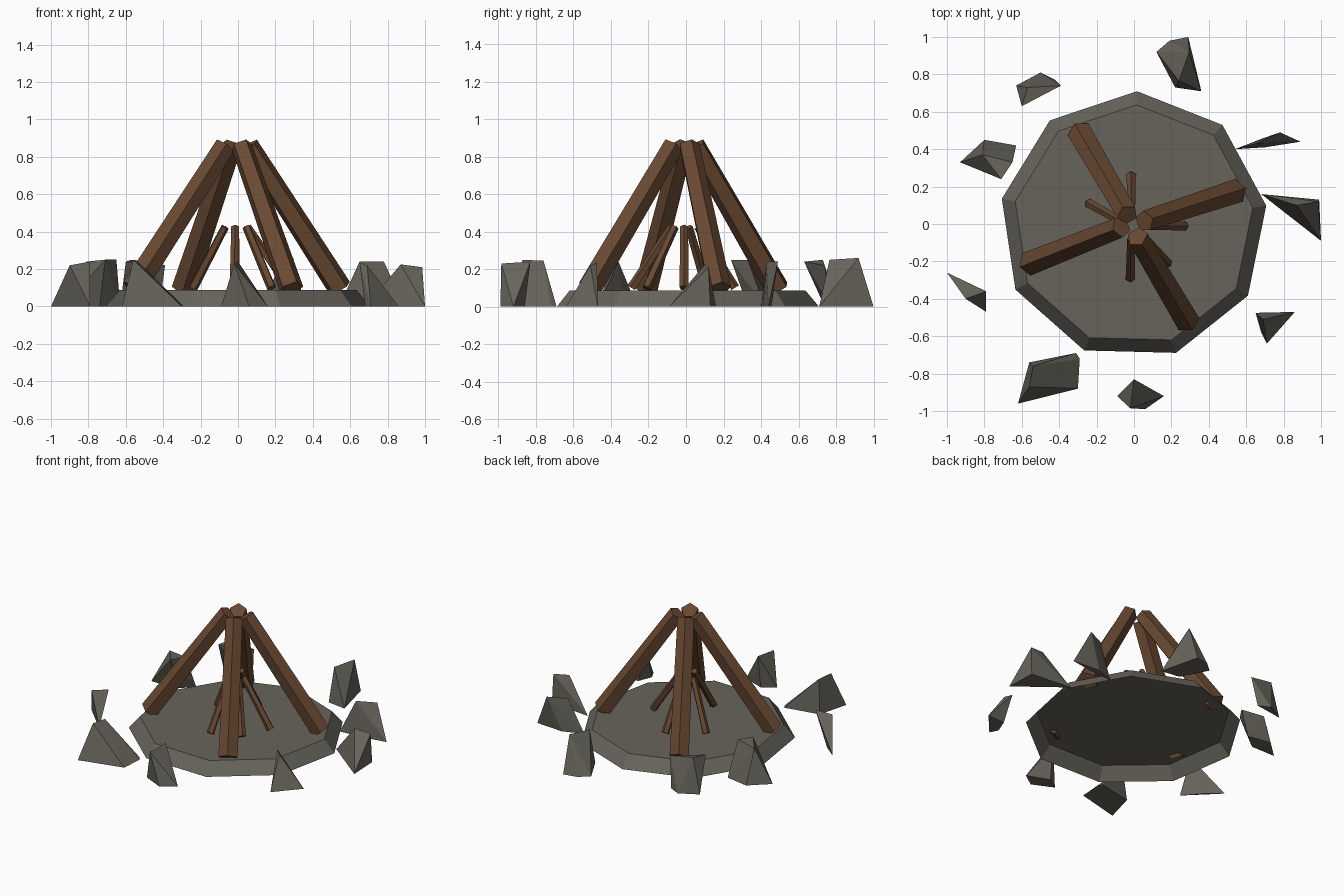
import bpy, bmesh, math
from mathutils import Vector

if "Cube" in bpy.data.objects:
    bpy.data.objects.remove(bpy.data.objects["Cube"])


def material(name, rgb):
    m = bpy.data.materials.new(name)
    m.diffuse_color = (*rgb, 1)
    m.use_nodes = True
    m.node_tree.nodes["Principled BSDF"].inputs["Base Color"].default_value = m.diffuse_color
    return m


STONE = material("grey_stone", (0.135, 0.127, 0.105))
WOOD = material("brown_wood", (0.14, 0.066, 0.032))


def finish(name, bm, mat):
    bmesh.ops.recalc_face_normals(bm, faces=bm.faces)
    me = bpy.data.meshes.new(name)
    bm.to_mesh(me)
    bm.free()
    me.materials.append(mat)
    ob = bpy.data.objects.new(name, me)
    bpy.context.collection.objects.link(ob)
    return ob


def beam(name, foot, top, r_foot, r_top, sides, turn=0.0):
    """Straight capped prism between two points."""
    foot, top = Vector(foot), Vector(top)
    axis = (top - foot).normalized()
    side = axis.cross(Vector((0, 0, 1))).normalized()
    up = side.cross(axis)
    bm = bmesh.new()
    rings = []
    for p, r in ((foot, r_foot), (top, r_top)):
        ring = []
        for i in range(sides):
            a = turn + math.tau * i / sides
            ring.append(bm.verts.new(p + (side * math.cos(a) + up * math.sin(a)) * r))
        rings.append(ring)
    a, b = rings
    bm.faces.new(a)
    bm.faces.new(b)
    for i in range(sides):
        j = (i + 1) % sides
        bm.faces.new((a[i], a[j], b[j], b[i]))
    return finish(name, bm, WOOD)


def rock(name, base, top):
    """Faceted chunk: hull of ground points and raised points."""
    bm = bmesh.new()
    for x, y in base:
        bm.verts.new((x, y, 0))
    for p in top:
        bm.verts.new(p)
    res = bmesh.ops.convex_hull(bm, input=bm.verts[:])
    loose = [v for v in bm.verts if not v.link_faces]
    bmesh.ops.delete(bm, geom=loose, context='VERTS')
    return finish(name, bm, STONE)


# Hearth slab: nine-sided, sloping rim, open underneath
bm = bmesh.new()
low, high = [], []
for i in range(9):
    a = math.radians(88.5 + 40 * i)
    c, s = math.cos(a), math.sin(a)
    low.append(bm.verts.new((-0.003 + 0.718 * c, -0.008 + 0.718 * s, 0)))
    high.append(bm.verts.new((-0.003 + 0.645 * c, -0.008 + 0.645 * s, 0.087)))
bm.faces.new(high)
for i in range(9):
    j = (i + 1) % 9
    bm.faces.new((low[i], low[j], high[j], high[i]))
slab = finish("hearth_slab", bm, STONE)
if slab.data.polygons[0].normal.z < 0:
    slab.data.flip_normals()

# Four large leaning logs
logs = [((0.545, 0.175), (0.055, 0.015)), ((-0.56, -0.21), (-0.068, -0.015)),
        ((-0.29, 0.49), (-0.035, 0.05)), ((0.285, -0.52), (0.018, -0.068))]
for i, (f, t) in enumerate(logs):
    beam(f"log_{i + 1}", (*f, 0.095), (*t, 0.86), 0.067, 0.058, 5, math.radians(18))

# Small kindling sticks inside
sticks = [((-0.015, 0.26), (-0.015, 0.06)), ((-0.24, 0.11), (-0.07, 0.015)),
          ((0.27, -0.01), (0.05, -0.01)), ((0.18, -0.21), (0.045, -0.06)),
          ((-0.02, -0.29), (-0.015, -0.075))]
for i, (f, t) in enumerate(sticks):
    beam(f"kindling_{i + 1}", (*f, 0.1), (*t, 0.425), 0.026, 0.022, 5, math.radians(18))

# Ring of rocks around the slab
rock("rock_back", [(.22, .73), (.36, .71), (.29, 1), (.19, .98), (.12, .92)],
     [(.24, .765, .25), (.295, .92, .26)])
rock("rock_back_left", [(-.63, .74), (-.5, .81), (-.42, .77)],
     [(-.6, .63, .24), (-.39, .74, .22), (-.57, .73, .25)])
rock("rock_left_upper", [(-.93, .33), (-.8, .45), (-.63, .42), (-.74, .33)],
     [(-.65, .33, .25), (-.71, .24, .25), (-.81, .37, .24)])
rock("rock_left_lower", [(-1, -.26), (-.79, -.47), (-.9, -.34)],
     [(-.79, -.36, .24), (-.9, -.4, .22)])
rock("rock_front_left", [(-.62, -.96), (-.3, -.88), (-.29, -.72), (-.31, -.69), (-.56, -.74)],
     [(-.54, -.76, .245), (-.56, -.87, .25)])
rock("rock_front", [(-.09, -.92), (0, -.86), (.16, -.92), (.06, -.99)],
     [(0, -.83, .24), (-.02, -.985, .23)])
rock("rock_front_right", [(.86, -.47), (.71, -.64), (.68, -.58), (.72, -.48)],
     [(.65, -.475, .235), (.69, -.51, .22)])
rock("rock_right", [(1, -.09), (.68, .16), (.99, .13)],
     [(.985, .12, .21), (.87, .1, .225)])
rock("rock_right_upper", [(.54, .4), (.89, .44), (.7, .41), (.68, .455)],
     [(.78, .49, .24), (.65, .43, .24)])
